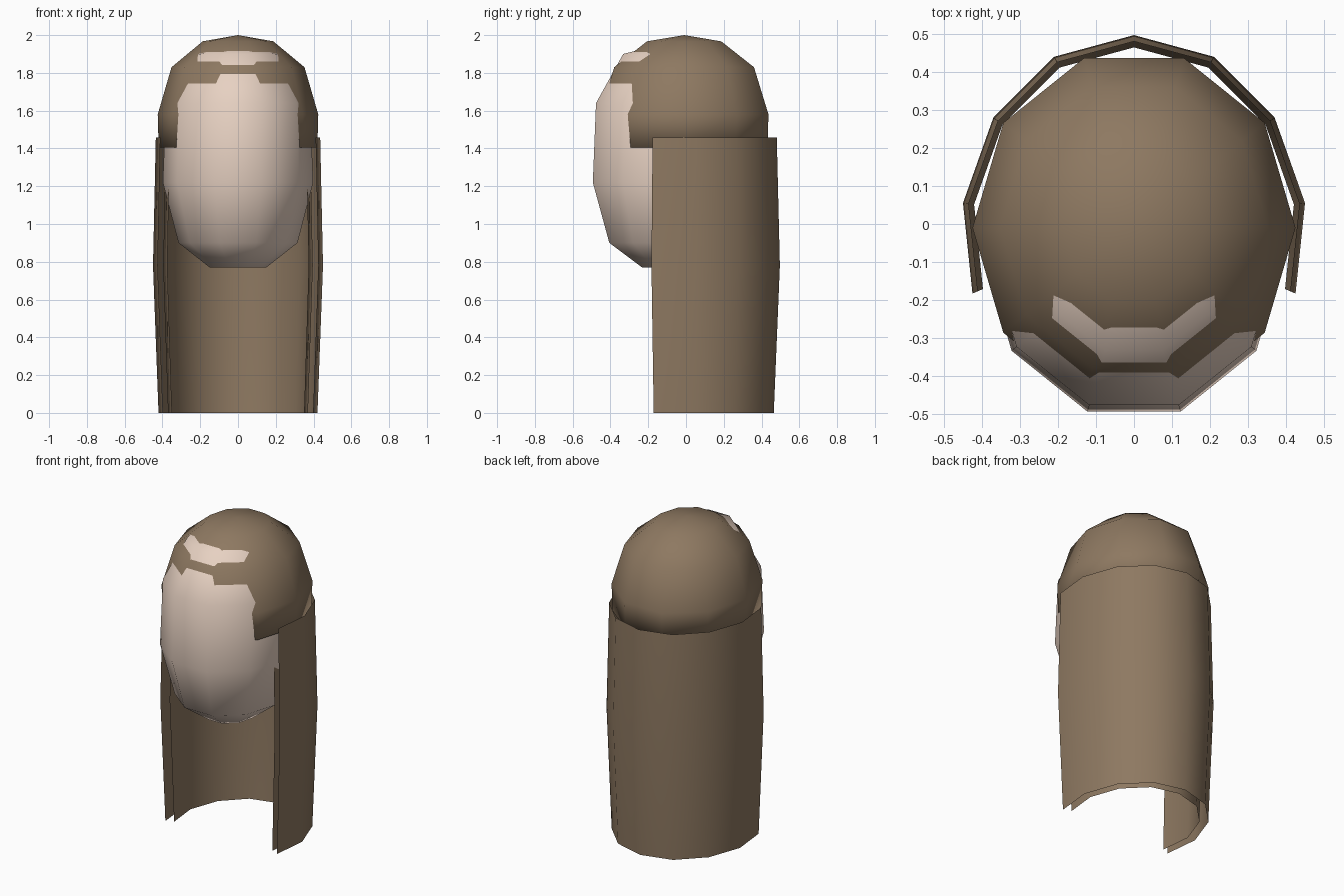
import bpy, bmesh, math

if "Cube" in bpy.data.objects:
    bpy.data.objects.remove(bpy.data.objects["Cube"])


def material(name, rgb):
    m = bpy.data.materials.new(name)
    m.diffuse_color = (*rgb, 1)
    m.use_nodes = True
    m.node_tree.nodes["Principled BSDF"].inputs["Base Color"].default_value = m.diffuse_color
    return m


SKIN = material("skin", (0.80, 0.64, 0.54))
HAIR = material("hair", (0.27, 0.19, 0.12))


def finish(bm, name, mat):
    me = bpy.data.meshes.new(name)
    bm.to_mesh(me)
    bm.free()
    me.materials.append(mat)
    me.shade_smooth()
    ob = bpy.data.objects.new(name, me)
    bpy.context.collection.objects.link(ob)
    return ob


def bridge(bm, a, b, closed):
    n = len(a)
    for i in range(n if closed else n - 1):
        j = (i + 1) % n
        bm.faces.new((a[i], a[j], b[j], b[i]))


def lathe(name, mat, rings, top, bottom, cy, depth, sides=10):
    """Stack of oval rings (z, half width) closed by a fan at each end."""
    bm = bmesh.new()
    loops = []
    for z, r in rings:
        angles = [math.tau * (i + 0.5) / sides - math.pi / 2 for i in range(sides)]
        loops.append([bm.verts.new((r * math.cos(a), cy + r * depth * math.sin(a), z))
                      for a in angles])
    for a, b in zip(loops, loops[1:]):
        bridge(bm, a, b, True)
    for loop, z in ((loops[0], bottom), (loops[-1], top)):
        tip = bm.verts.new((0, cy, z))
        for i in range(sides):
            bm.faces.new((loop[i], loop[(i + 1) % sides], tip))
    bmesh.ops.recalc_face_normals(bm, faces=bm.faces)
    return finish(bm, name, mat)


def curtain(name, scale, levels):
    """Thin open-fronted sheet of hair, swept through (z, scale) levels."""
    half = [(0.425, -0.183), (0.45, 0.055), (0.37, 0.28), (0.21, 0.44)]
    path = half + [(0, 0.497)] + [(-x, y) for x, y in reversed(half)]
    bm = bmesh.new()
    loops = [[bm.verts.new((x * s * scale, y * s * scale, z)) for x, y in path]
             for z, s in levels]
    for a, b in zip(loops, loops[1:]):
        bridge(bm, a, b, False)
    if scale < 1:  # the lining faces inwards
        bmesh.ops.reverse_faces(bm, faces=bm.faces)
    return finish(bm, name, HAIR)


# Head: egg shape narrowing to the chin
lathe("head", SKIN,
      [(0.77, 0.15), (0.90, 0.315), (1.22, 0.398), (1.64, 0.382), (1.90, 0.245)],
      1.965, 0.77, -0.075, 1.105)

# Crown of hair, letting the face push through at the front
lathe("hair_cap", HAIR,
      [(1.405, 0.42), (1.58, 0.425), (1.83, 0.352), (1.967, 0.187)],
      2.0, 1.405, -0.01, 1.105)

# Long hair hanging behind, outer layer and lining
curtain("long_hair_outer", 1.0, [(0, 0.935), (0.78, 1.0), (1.457, 0.967)])
curtain("long_hair_lining", 0.88, [(0, 0.935), (0.78, 1.0), (1.40, 0.967)])
